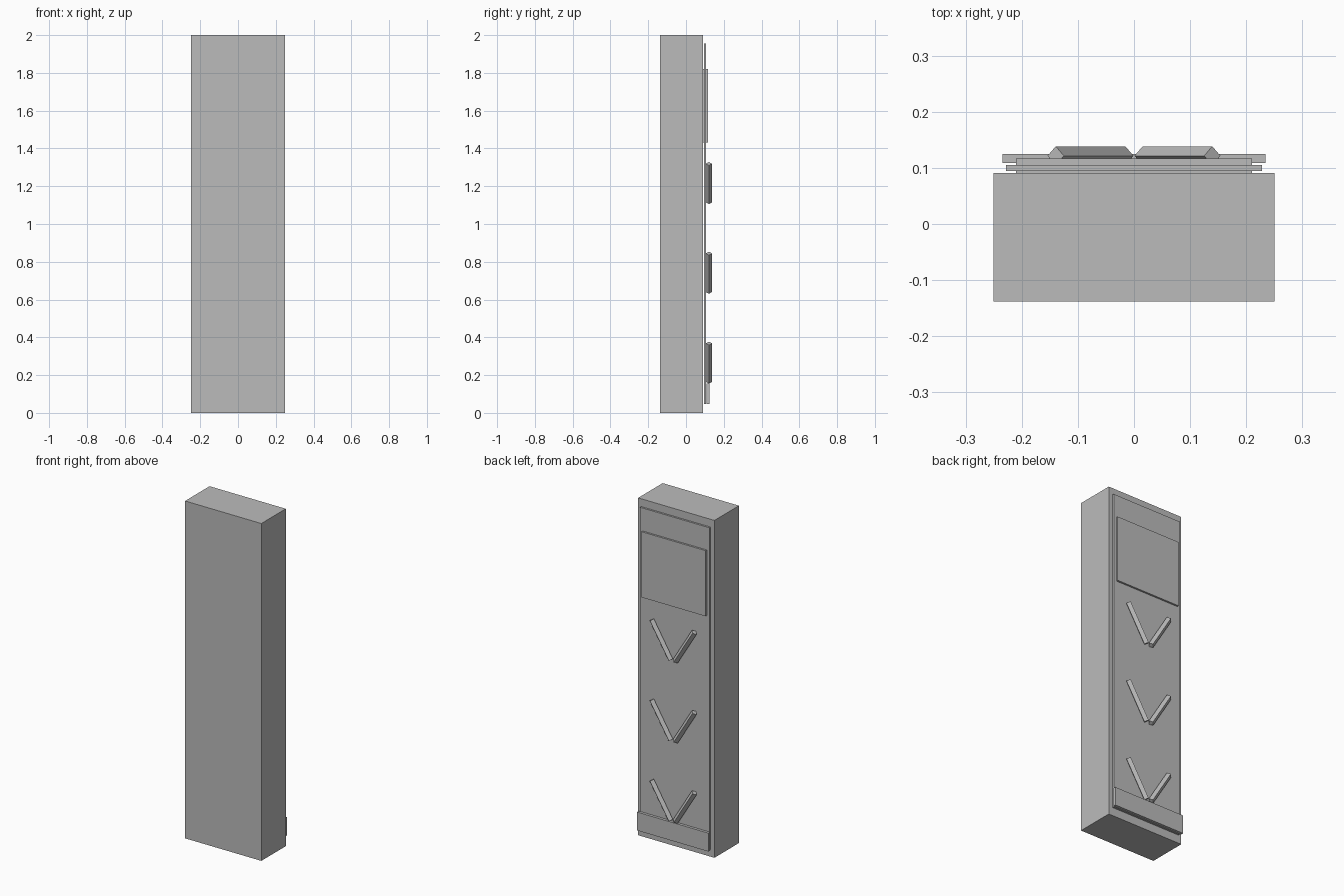
import bpy, math
from mathutils import Matrix, Vector

if "Cube" in bpy.data.objects:
    bpy.data.objects.remove(bpy.data.objects["Cube"])

grey = bpy.data.materials.new("plain_grey")
grey.diffuse_color = (0.5, 0.5, 0.5, 1)
grey.use_nodes = True
grey.node_tree.nodes["Principled BSDF"].inputs["Base Color"].default_value = grey.diffuse_color


def box(name, half_x, y0, y1, z0, z1):
    bpy.ops.mesh.primitive_cube_add(size=1, location=(0, 0, 0))
    o = bpy.context.object
    o.name = name
    o.data.transform(Matrix.Translation((0, (y0 + y1) / 2, (z0 + z1) / 2))
                     @ Matrix.Diagonal((2 * half_x, y1 - y0, z1 - z0, 1)))
    o.data.materials.append(grey)


# Cabinet and the plates on its back
box("cabinet", 0.25, -0.1385, 0.0905, 0, 2)
box("long_panel", 0.228, 0.0945, 0.1055, 0.046, 1.956)
box("upper_plate", 0.21, 0.0905, 0.1165, 1.431, 1.82)
box("lower_plate", 0.234, 0.109, 0.125, 0.046, 0.155)


# Square bar set on edge, leaning outward toward the top
def bar(name, side, z):
    direction = Vector((side * 0.124, 0, 0.204))
    bpy.ops.mesh.primitive_cylinder_add(vertices=4, radius=0.017, depth=direction.length)
    o = bpy.context.object
    o.name = name
    lean = math.atan2(direction.x, direction.z)
    o.data.transform(Matrix.Translation((side * 0.0775, 0.1215, z))
                     @ Matrix.Rotation(lean, 4, 'Y'))
    o.data.materials.append(grey)


# Three chevrons, each a mirrored pair of bars
for i, z in enumerate((0.266, 0.742, 1.217)):
    bar(f"chevron_{i + 1}_left", -1, z)
    bar(f"chevron_{i + 1}_right", 1, z)
